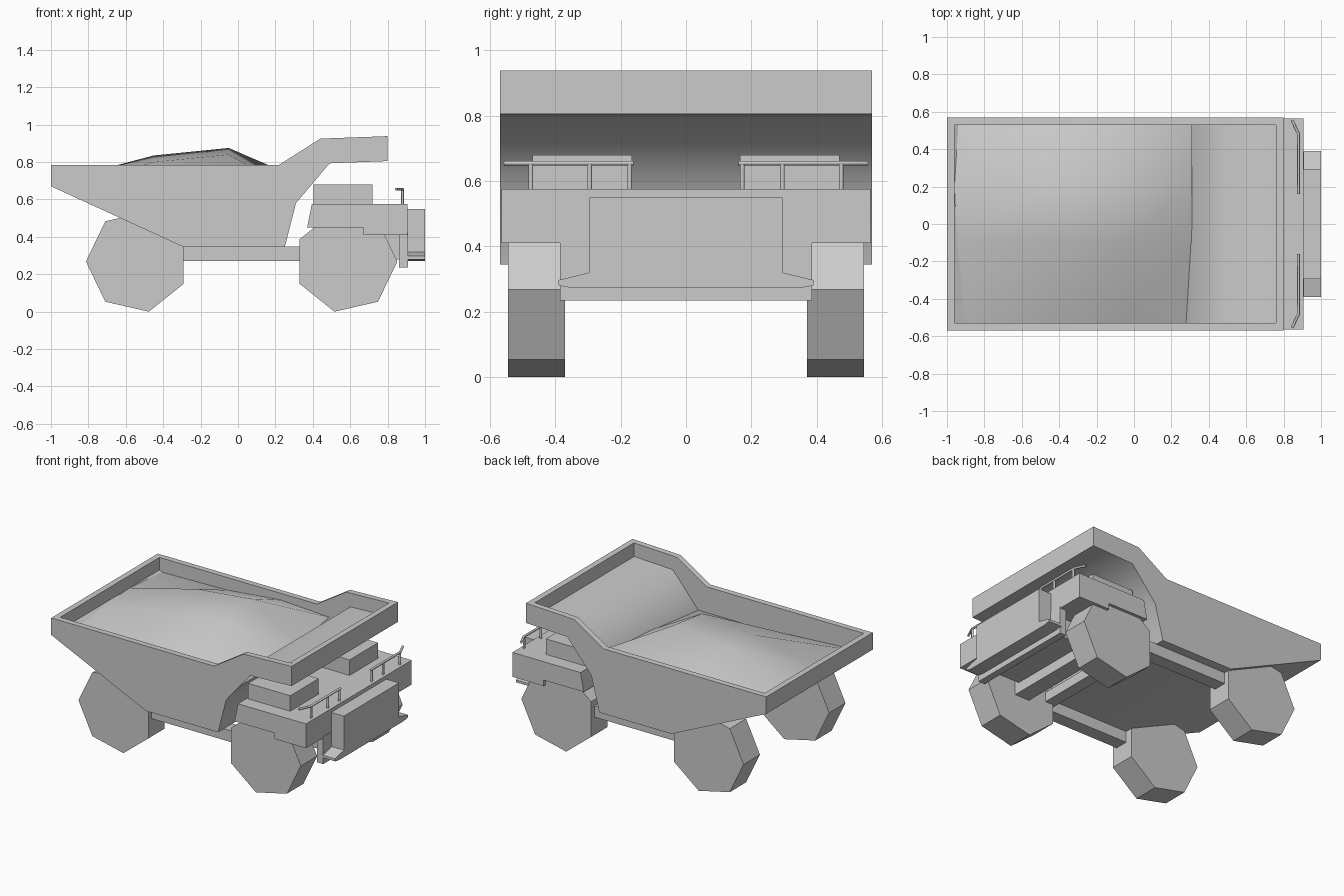
import bpy, bmesh, math

if "Cube" in bpy.data.objects:
    bpy.data.objects.remove(bpy.data.objects["Cube"])


def finish(bm, name, angle=30):
    bmesh.ops.recalc_face_normals(bm, faces=bm.faces)
    mesh = bpy.data.meshes.new(name)
    bm.to_mesh(mesh)
    bm.free()
    ob = bpy.data.objects.new(name, mesh)
    bpy.context.collection.objects.link(ob)
    bpy.ops.object.select_all(action='DESELECT')
    ob.select_set(True)
    bpy.context.view_layer.objects.active = ob
    bpy.ops.object.shade_smooth_by_angle(angle=math.radians(angle))
    return ob


def add_prism(bm, profile, a, b, axis='y'):
    # extrude a closed profile: (x, z) along y, or (y, z) along x
    def place(p, t):
        return (p[0], t, p[1]) if axis == 'y' else (t, p[0], p[1])
    lo = [bm.verts.new(place(p, a)) for p in profile]
    hi = [bm.verts.new(place(p, b)) for p in profile]
    n = len(profile)
    bm.faces.new(lo)
    bm.faces.new(hi[::-1])
    for i in range(n):
        j = (i + 1) % n
        bm.faces.new((lo[i], hi[i], hi[j], lo[j]))


def prism(name, profile, a, b, axis='y', angle=30):
    bm = bmesh.new()
    add_prism(bm, profile, a, b, axis)
    return finish(bm, name, angle)


def box(name, x0, x1, y0, y1, z0, z1):
    return prism(name, [(x0, z0), (x1, z0), (x1, z1), (x0, z1)], y0, y1)


def tube(name, paths, radius):
    curve = bpy.data.curves.new(name, 'CURVE')
    curve.dimensions = '3D'
    curve.bevel_depth = radius
    curve.bevel_resolution = 1
    curve.use_fill_caps = True
    for path in paths:
        sp = curve.splines.new('POLY')
        sp.points.add(len(path) - 1)
        for p, co in zip(sp.points, path):
            p.co = (*co, 1)
    ob = bpy.data.objects.new(name, curve)
    bpy.context.collection.objects.link(ob)
    bpy.ops.object.select_all(action='DESELECT')
    ob.select_set(True)
    bpy.context.view_layer.objects.active = ob
    bpy.ops.object.convert(target='MESH')


# dump bed: two side walls and a bent plate between them
under = [(-1, .785), (-1, .67), (-.29, .345), (.25, .345), (.31, .58),
         (.49, .793), (.8, .805), (.8, .938)]
inner = [(.76, .937), (.76, .845), (.47, .833), (.27, .6), (.22, .385),
         (-.28, .385), (-.96, .70), (-.96, .785)]
bm = bmesh.new()
add_prism(bm, under + inner, -.53, .53)
for s in (-1, 1):
    add_prism(bm, under + [(.44, .925), (.22, .785)], s * .53, s * .57)
finish(bm, "dump_bed", 50)

# heaped load, highest on the far side of the middle
xs = [-.96, -.45, -.05, .31]
ys = [-.53, -.1, .2, .53]
heights = [[.66, .69, .70, .69], [.63, .80, .835, .70],
           [.61, .84, .875, .74], [.61, .64, .66, .72]]
bm = bmesh.new()
grid = [[bm.verts.new((x, y, heights[i][j])) for j, y in enumerate(ys)]
        for i, x in enumerate(xs)]
for i in range(3):
    for j in range(3):
        bm.faces.new((grid[i][j], grid[i + 1][j],
                      grid[i + 1][j + 1], grid[i][j + 1]))
finish(bm, "load_heap", 80)

# seven-sided wheels, frame rails, deck boxes and railings on both sides
for s, side in ((-1, "left"), (1, "right")):
    for label, cx, start in (("front", .577, 0), ("rear", -.538, math.pi)):
        ring = [(cx + .275 * math.cos(start + k * math.tau / 7),
                 .268 + .275 * math.sin(start + k * math.tau / 7))
                for k in range(7)]
        prism(f"{label}_wheel_{side}", ring, s * .37, s * .545)
    box(f"frame_rail_{side}", -.295, .34, s * .42, s * .51, .27, .347)
    box(f"deck_box_{side}", .405, .72, s * .165, s * .47, .57, .68)
    bar = [(.88, s * .16, .655), (.88, s * .48, .655), (.845, s * .555, .655)]
    posts = [[(.88, s * y, .57), (.88, s * y, .655)] for y in (.172, .295, .475)]
    tube(f"railing_{side}", [bar] + posts, .008)

# front axle and the cross member
box("front_axle", .52, .63, -.38, .38, .24, .33)
box("cross_member", .31, .39, -.43, .43, .28, .345)

# front deck with fender skirts, engine body
prism("front_deck", [(.37, .45), (.67, .45), (.67, .41), (.905, .41),
                     (.905, .575), (.395, .575)], -.565, .565)
box("engine_body", .66, .9, -.3, .3, .28, .43)

# bumper and radiator front with flared foot
box("bumper", .86, .908, -.385, .385, .235, .42)
half = [(.295, .55), (.295, .32), (.39, .297), (.39, .28), (.345, .272)]
prism("radiator_front", half + [(-y, z) for y, z in half[::-1]],
      .9, 1.0, 'x')
